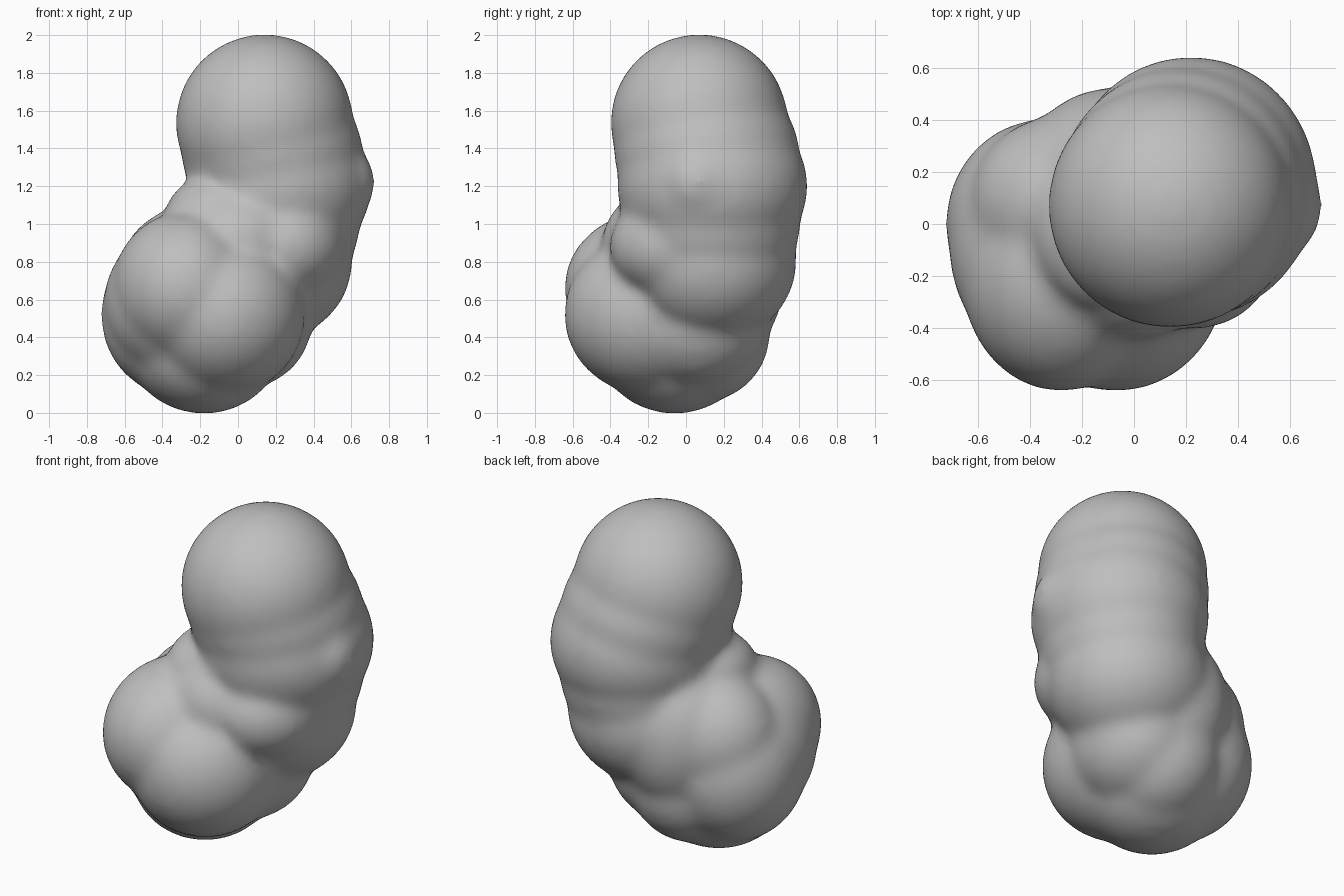
import bpy
import bmesh
from mathutils import Matrix

cube = bpy.data.objects.get("Cube")
if cube:
    bpy.data.objects.remove(cube, do_unlink=True)

# One plain grey material
grey = bpy.data.materials.new("plain grey")
grey.use_nodes = True
colour = (0.52, 0.52, 0.52, 1)
grey.diffuse_color = colour
grey.node_tree.nodes["Principled BSDF"].inputs["Base Color"].default_value = colour

# Overlapping lobes: centre, radii
LOBES = [
    ((0.14, 0.07, 1.535), (0.465, 0.465, 0.465)),  # head
    ((0.18, 0.11, 1.38), (0.475, 0.485, 0.40)),    # throat
    ((0.22, 0.14, 1.20), (0.48, 0.50, 0.44)),      # chest
    ((0.50, 0.07, 1.22), (0.22, 0.22, 0.22)),      # shoulder bump
    ((0.20, 0.14, 1.00), (0.44, 0.46, 0.40)),      # waist
    ((0.15, 0.14, 0.80), (0.45, 0.44, 0.42)),      # belly
    ((0.05, 0.05, 0.50), (0.34, 0.38, 0.36)),      # lower belly
    ((0.24, -0.06, 0.88), (0.32, 0.34, 0.28)),     # side lump
    ((0.00, -0.08, 0.90), (0.35, 0.36, 0.30)),     # front fold
    ((-0.12, -0.03, 1.05), (0.26, 0.30, 0.20)),    # inner bend
    ((-0.28, -0.20, 0.66), (0.38, 0.44, 0.40)),    # front right lobe
    ((-0.07, -0.20, 0.52), (0.42, 0.44, 0.42)),    # front middle lobe
    ((-0.17, -0.20, 0.58), (0.38, 0.41, 0.40)),    # bridge between front lobes
    ((-0.34, 0.00, 0.52), (0.38, 0.40, 0.42)),     # right end lobe
    ((-0.33, -0.10, 0.58), (0.375, 0.42, 0.40)),   # bridge to right end
    ((-0.25, 0.08, 0.72), (0.38, 0.34, 0.37)),     # upper right ridge
    ((-0.08, 0.16, 0.72), (0.36, 0.36, 0.45)),     # back ridge
    ((-0.10, 0.08, 0.42), (0.34, 0.36, 0.36)),     # back lower lobe
    ((-0.18, -0.06, 0.35), (0.40, 0.40, 0.35)),    # base
]
SKIN = 0.006  # thickness lost again in softening

bm = bmesh.new()
for centre, radii in LOBES:
    scale = Matrix.Diagonal((*(r + SKIN for r in radii), 1))
    bmesh.ops.create_icosphere(bm, subdivisions=4, radius=1,
                               matrix=Matrix.Translation(centre) @ scale)
mesh = bpy.data.meshes.new("lumpy_body")
bm.to_mesh(mesh)
bm.free()
body = bpy.data.objects.new("lumpy_body", mesh)
bpy.context.collection.objects.link(body)
bpy.context.view_layer.objects.active = body
body.select_set(True)

# Fuse the lobes into one skin and soften the creases
remesh = body.modifiers.new("fuse", 'REMESH')
remesh.mode = 'VOXEL'
remesh.voxel_size = 0.025
smooth = body.modifiers.new("soften", 'SMOOTH')
smooth.factor = 0.5
smooth.iterations = 25
for name in ("fuse", "soften"):
    bpy.ops.object.modifier_apply(modifier=name)

body.data.materials.clear()
body.data.materials.append(grey)
bpy.ops.object.shade_smooth()
